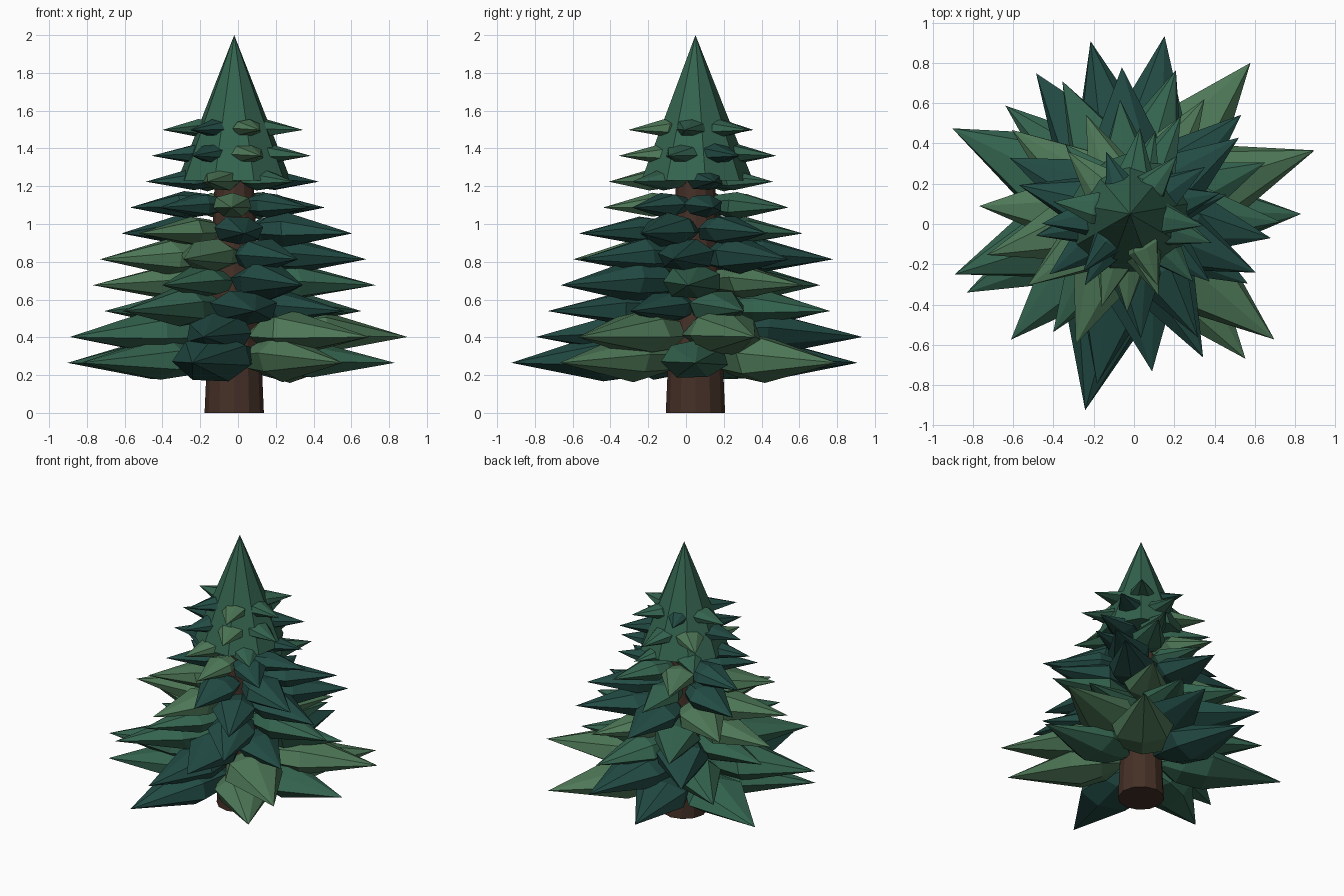
import bpy, bmesh, math, random
from mathutils import Vector, Matrix

random.seed(4)
cube = bpy.data.objects.get("Cube")
if cube:
    bpy.data.objects.remove(cube, do_unlink=True)

AXIS = Vector((-0.02, 0.05, 0))
TURN = 139                      # degrees each tier is rotated past the one below
TIP_Z, TIER_STEP = 0.265, 0.137


def material(name, rgb):
    m = bpy.data.materials.new(name)
    m.use_nodes = True
    m.diffuse_color = (*rgb, 1)
    bsdf = m.node_tree.nodes["Principled BSDF"]
    bsdf.inputs["Base Color"].default_value = (*rgb, 1)
    bsdf.inputs["Roughness"].default_value = 0.9
    return m


GREENS = {
    "D": material("dark_needles", (0.016, 0.07, 0.058)),
    "M": material("mid_needles", (0.034, 0.125, 0.078)),
    "L": material("light_needles", (0.075, 0.185, 0.095)),
}
BARK = material("bark", (0.06, 0.03, 0.02))


def finish(name, bm, mats):
    bmesh.ops.recalc_face_normals(bm, faces=bm.faces)
    mesh = bpy.data.meshes.new(name)
    bm.to_mesh(mesh)
    bm.free()
    for m in mats:
        mesh.materials.append(m)
    obj = bpy.data.objects.new(name, mesh)
    bpy.context.collection.objects.link(obj)
    return obj


def cone(name, sides, r_low, r_high, z_low, z_high, mat):
    bm = bmesh.new()
    place = Matrix.Translation(AXIS + Vector((0, 0, (z_low + z_high) / 2)))
    bmesh.ops.create_cone(bm, cap_ends=True, segments=sides, radius1=r_low,
                          radius2=r_high, depth=z_high - z_low, matrix=place)
    return finish(name, bm, [mat])


def add_branch(bm, angle, reach, z, slot, sides=7):
    """Flattened spindle: sharp outer tip, wide shoulder, short rounded back."""
    spin = Matrix.Rotation(angle, 3, "Z")

    def vert(out, side, up):
        return bm.verts.new(AXIS + spin @ Vector((out, side, z + up)))

    width, height, lift = 0.22 * reach, 0.128 * reach, 0.025 * reach
    start = random.uniform(0, math.tau)
    rings = []
    for out, size in ((0.47, 1), (0.27, 0.75)):
        ring = []
        for k in range(sides):
            a = start + math.tau * k / sides
            s = size * random.uniform(0.92, 1.08)
            o = reach * (out + random.uniform(-0.03, 0.03))
            ring.append(vert(o, width * s * math.cos(a), lift + height * s * math.sin(a)))
        rings.append(ring)
    tip, back = vert(reach, 0, 0), vert(0.1 * reach, 0, lift)
    shoulder, rear = rings
    for k in range(sides):
        n = (k + 1) % sides
        for corners in ((tip, shoulder[k], shoulder[n]),
                        (shoulder[k], rear[k], rear[n], shoulder[n]),
                        (back, rear[n], rear[k])):
            bm.faces.new(corners).material_index = slot


# Trunk and pointed crown
cone("trunk", 12, 0.157, 0.1, 0, 1.3, BARK)
cone("crown", 9, 0.305, 0, 1.23, 2, GREENS["M"])

# Branch tiers from bottom to top: needle shades and reach of each branch
TIERS = [
    ("MLDMMDL", (.85, .96, .88, .98, .90, 1.0, .92)),
    ("LDMMDL", (.97, .90, .82, .92, .86, .95)),
    ("MMDMMDD", (.72, .75, .84, .69, .86, .79, .68)),
    ("MLMLMD", (.75, .68, .74, .75, .70, .80)),
    ("DDLLLDD", (.74, .73, .72, .74, .70, .70, .71)),
    ("DMDLDD", (.66, .57, .66, .62, .62, .69)),
    ("DMLDDLD", (.49, .55, .54, .57, .50, .49, .52)),
    ("DMMDLM", (.46, .43, .47, .48, .48, .46)),
    ("DMLDDLM", (.44, .43, .44, .44, .42, .43, .43)),
    ("MDMDLM", (.37, .33, .385, .37, .38, .37)),
]
for i, (shades, reaches) in enumerate(TIERS):
    bm = bmesh.new()
    step = 360 / len(reaches)
    first = (i * TURN) % step
    if step - first < 5:
        first -= step
    for k, (shade, reach) in enumerate(zip(shades, reaches)):
        add_branch(bm, math.radians(first + k * step), reach,
                   TIP_Z + i * TIER_STEP, "DML".index(shade))
    finish(f"branch_tier_{i + 1}", bm, GREENS.values())
